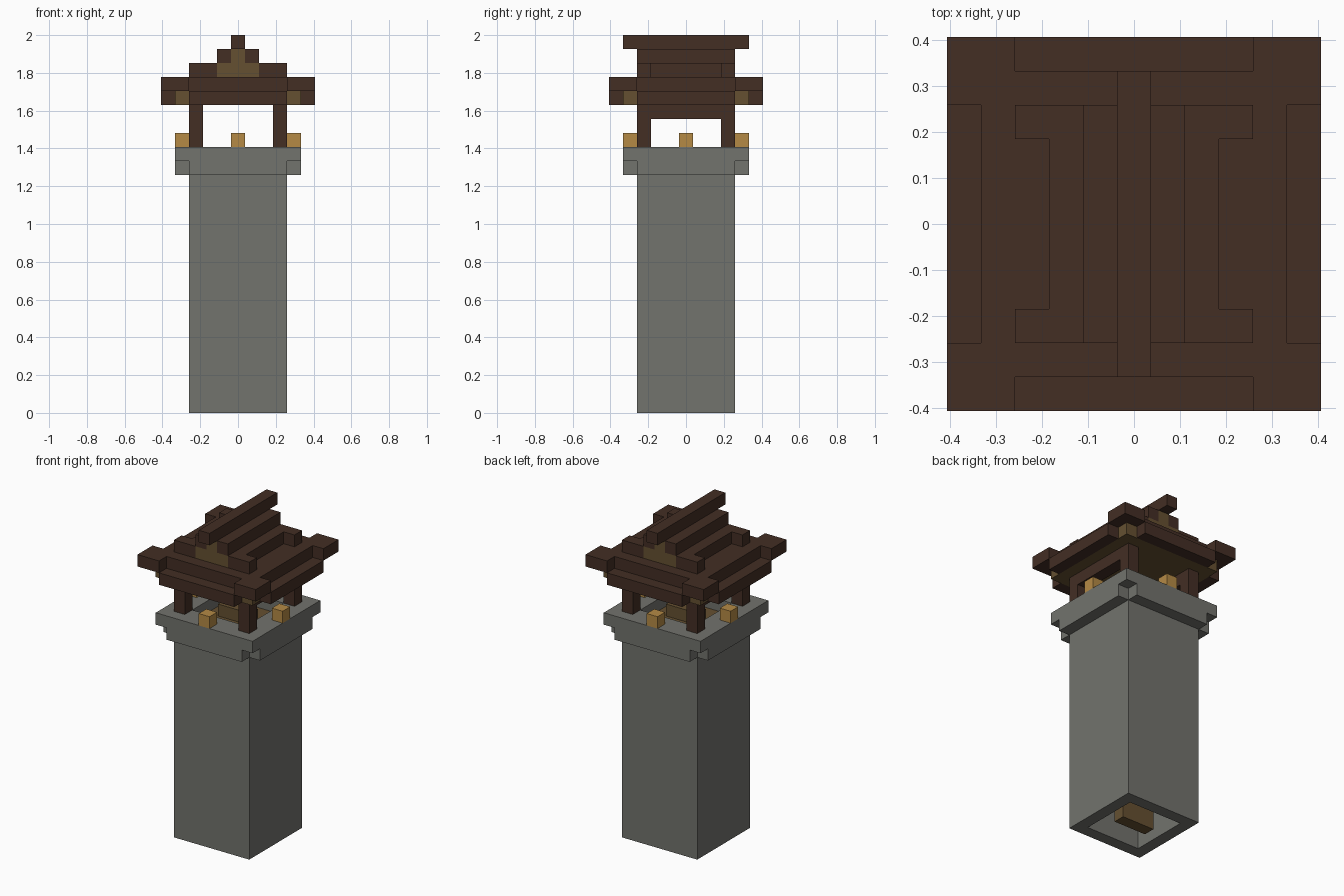
import bpy
import bmesh
from mathutils import Matrix, Vector

cube = bpy.data.objects.get("Cube")
if cube:
    bpy.data.objects.remove(cube, do_unlink=True)

U = 2 / 27  # one block


def material(name, rgb):
    mat = bpy.data.materials.new(name)
    linear = [((c / 255 + 0.055) / 1.055) ** 2.4 for c in rgb] + [1.0]
    mat.diffuse_color = linear
    mat.use_nodes = True
    mat.node_tree.nodes["Principled BSDF"].inputs["Base Color"].default_value = linear
    return mat


STONE = material("grey_stone", (114, 115, 109))
DARK = material("dark_timber", (67, 46, 36))
WOOD = material("brown_wood", (101, 80, 49))
GLOW = material("lantern_amber", (181, 138, 69))


def build(name, mat, boxes):
    """One object from boxes given as (x range, y range, z range) in blocks."""
    bm = bmesh.new()
    for ranges in boxes:
        centre = Vector([(a + b) / 2 * U for a, b in ranges])
        size = Vector([(b - a) * U for a, b in ranges])
        bmesh.ops.create_cube(bm, size=1.0, matrix=Matrix.Translation(centre) @ Matrix.Diagonal(size).to_4x4())
    mesh = bpy.data.meshes.new(name)
    bm.to_mesh(mesh)
    bm.free()
    mesh.materials.append(mat)
    obj = bpy.data.objects.new(name, mesh)
    bpy.context.collection.objects.link(obj)
    return obj


def span(half):
    return (-half, half)


def both(inner, outer):
    return [(inner, outer), (-outer, -inner)]


def x_pair(inner, outer, y, z):
    return [(x, y, z) for x in both(inner, outer)]


def y_pair(x, inner, outer, z):
    return [(x, y, z) for y in both(inner, outer)]


def corners(inner, outer, z):
    return [(x, y, z) for x in both(inner, outer) for y in both(inner, outer)]


def frame(inner, outer, z):
    return x_pair(inner, outer, span(outer), z) + y_pair(span(inner), inner, outer, z)


# Hollow shaft, stepped stone gallery and inner wooden parts
build("tower_shaft", STONE, frame(2.5, 3.5, (0, 18)))
corbel = (17, 18)
build("gallery_corbels", STONE,
      x_pair(3.5, 4.5, span(3.5), corbel) + y_pair(span(3.5), 3.5, 4.5, corbel))
build("gallery_ledge", STONE, frame(2.5, 4.5, (18, 19)))
build("gallery_floor", WOOD, [(span(2.5), span(2.5), (17, 18))])
build("inner_column", WOOD, [(span(1.5), span(0.5), (0, 17)), (span(1.5), span(0.5), (18, 19))])

# Lanterns in the middle of each side
lit = (19, 20)
build("lanterns", GLOW,
      x_pair(3.5, 4.5, span(0.5), lit) + y_pair(span(0.5), 3.5, 4.5, lit))

# Posts and side rails
build("corner_posts", DARK, corners(2.5, 3.5, (19, 22)))
build("side_rails", DARK, x_pair(2.5, 3.5, span(2.5), (21, 22)))

# Eaves: wooden ceiling, low edge beams, raised corners
low, high = (22, 23), (23, 24)
build("roof_ceiling", WOOD, [(span(4.5), span(4.5), low)])
build("eave_beams", DARK,
      x_pair(4.5, 5.5, span(3.5), low) + y_pair(span(3.5), 4.5, 5.5, low))
build("eave_corners", DARK, corners(3.5, 5.5, high))
build("roof_base", DARK,
      [(span(3.5), span(4.5), high)] + x_pair(3.5, 4.5, span(3.5), high))

# Stepped upper roof with wooden gable core
build("gable_core", WOOD, [(span(1.5), span(3.5), (24, 25)), (span(0.5), span(3.5), (25, 26))])
build("roof_lower_step", DARK, x_pair(1.5, 2.5, span(3.5), (24, 25)))
build("roof_step_ends", DARK, corners(2.5, 3.5, (24, 25)))
build("roof_upper_step", DARK, x_pair(0.5, 1.5, span(3.5), (25, 26)))
build("ridge_beam", DARK, [(span(0.5), span(4.5), (26, 27))])
